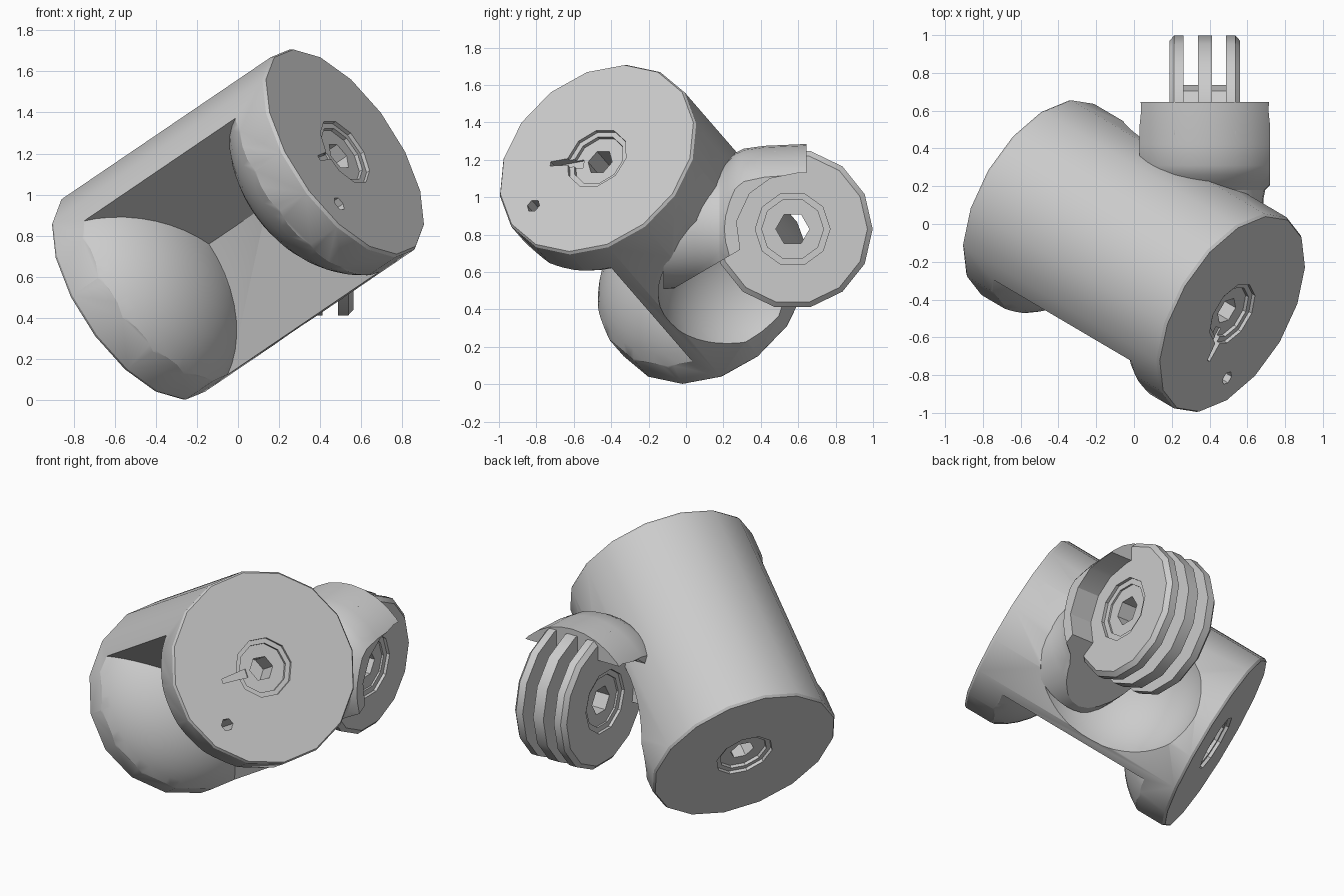
import bpy, bmesh
from math import cos, sin, pi, radians
from mathutils import Matrix, Vector

if "Cube" in bpy.data.objects:
    bpy.data.objects.remove(bpy.data.objects["Cube"])

grey = bpy.data.materials.new("plain grey")
grey.use_nodes = True
tone = (0.6, 0.6, 0.6, 1)
grey.diffuse_color = tone
grey.node_tree.nodes["Principled BSDF"].inputs["Base Color"].default_value = tone


def finish(name, bm, matrix=Matrix()):
    bm.transform(matrix)
    bmesh.ops.recalc_face_normals(bm, faces=bm.faces)
    mesh = bpy.data.meshes.new(name)
    bm.to_mesh(mesh)
    bm.free()
    mesh.materials.append(grey)
    obj = bpy.data.objects.new(name, mesh)
    bpy.context.collection.objects.link(obj)
    return obj


def prism(name, points, low, high, matrix=Matrix()):
    bm = bmesh.new()
    face = bm.faces.new([bm.verts.new((a, b, low)) for a, b in points])
    top = bmesh.ops.extrude_face_region(bm, geom=[face])["geom"]
    verts = [v for v in top if isinstance(v, bmesh.types.BMVert)]
    bmesh.ops.translate(bm, verts=verts, vec=(0, 0, high - low))
    return finish(name, bm, matrix)


def lathe(name, profile, sides, matrix=Matrix()):
    # profile holds (height, radius) pairs; both ends are capped
    bm = bmesh.new()
    rings = [[bm.verts.new((r * cos(2 * pi * i / sides), r * sin(2 * pi * i / sides), h))
              for i in range(sides)] for h, r in profile]
    for a, b in zip(rings, rings[1:]):
        for i in range(sides):
            j = (i + 1) % sides
            bm.faces.new((a[i], a[j], b[j], b[i]))
    bm.faces.new(rings[0])
    bm.faces.new(rings[-1])
    return finish(name, bm, matrix)


def ball(name, radius, matrix):
    bm = bmesh.new()
    bmesh.ops.create_uvsphere(bm, u_segments=48, v_segments=24, radius=radius)
    return finish(name, bm, matrix)


def combine(obj, tool, operation="DIFFERENCE"):
    mod = obj.modifiers.new("combine", "BOOLEAN")
    mod.operation, mod.solver, mod.object = operation, "EXACT", tool
    bpy.context.view_layer.update()
    graph = bpy.context.evaluated_depsgraph_get()
    mesh = bpy.data.meshes.new_from_object(obj.evaluated_get(graph))
    obj.modifiers.clear()
    obj.data = mesh
    bpy.data.objects.remove(tool)


def frame(origin, x, y, z):
    return Matrix.Translation(origin) @ Matrix((x, y, z)).transposed().to_4x4()


# Slanted barrel: local z runs along its axis, local x points at the hinge
axis = Vector((0.744, -0.438, 0.505)).normalized()
out = Vector((0.438, 0.744, 0)).normalized()
barrel_frame = frame((0, -0.17, 0.855), out, axis.cross(out), axis)
HALF, R = 0.70, 0.587
barrel = lathe("barrel", [(-HALF, R - .01), (-HALF + .015, R), (HALF - .015, R),
                          (HALF, R - .01)], 16, barrel_frame)

# Wide wedge opening that leaves domed ends
angles = [radians(a) for a in (147.5, 180, 215, 250, 285)]
wedge = prism("wedge", [(0, 0)] + [(1.2 * cos(a), 1.2 * sin(a)) for a in angles],
              -HALF - .1, HALF + .1, barrel_frame)
DOME = 0.63
for side in (-1, 1):
    shape = Matrix.Translation((0, 0, side * HALF)) @ Matrix.Diagonal((1, 1, 0.81, 1))
    combine(wedge, ball("dome", DOME, barrel_frame @ shape))
    slab = lathe("slab", [(side * HALF, 2), (side * (HALF + .3), 2)], 8, barrel_frame)
    combine(wedge, slab)
combine(barrel, wedge)

# Bowl under the hinge
combine(barrel, ball("bowl", 0.55, Matrix.Translation((0.46, 0.40, 0.50))))

# Bolt sockets in both end caps
for side in (-1, 1):
    for radius, sides, depth in ((0.18, 10, 0.02), (0.15, 10, 0.04), (0.075, 6, 0.2)):
        tool = lathe("socket", [(side * (HALF - depth), radius), (side * (HALF + .1), radius)],
                     sides, barrel_frame)
        combine(barrel, tool)

# Small slot and pin hole in the upper cap
turn = barrel_frame.to_3x3().inverted()
along = (turn @ Vector((-0.127, -0.25, -0.03))).xy.normalized()
across = Vector((-along.y, along.x)) * 0.026
slot = [along * d + across * s for d, s in ((.1, -1), (.28, -.5), (.28, .5), (.1, 1))]
combine(barrel, prism("slot", slot, HALF - .05, HALF + .1, barrel_frame))
hole = barrel_frame.inverted() @ Vector((0.5, -0.82, 0.96))
combine(barrel, lathe("pin_hole", [(HALF - .2, .038), (HALF + .1, .038)], 6,
                      barrel_frame @ Matrix.Translation((hole.x, hole.y, 0))))

# Hinge bracket: necked boss trimmed to width and to a round clearance
HX, HY, HZ = 0.375, 0.57, 0.83
to_x = frame((HX, HY, HZ), (0, 1, 0), (0, 0, 1), (1, 0, 0))
to_y = frame((HX, 0, HZ), (0, 0, 1), (1, 0, 0), (0, 1, 0))
bracket = lathe("hinge_bracket", [(-.12, .32), (.05, .315), (.13, .31), (.18, .32), (.22, .36),
                                  (.26, .405), (.31, .43), (.42, .445), (.645, .455)],
                32, to_y)
side_view = [(-.12, .48), (.29, .72), (.27, .87), (.34, 1.02), (.45, 1.1),
             (.6, 1.13), (.8, 1.13), (.8, 1.5), (-.12, 1.5)]
outline = prism("outline", [(y - HY, z - HZ) for y, z in side_view], -.345, .345, to_x)
combine(bracket, outline, "INTERSECT")

# Three hinge fins on a hub; the outer two taper outward and hold a bolt socket
for label, side in (("right", -1), ("middle", 0), ("left", 1)):
    low, high = side * .15 - .037, side * .15 + .037
    rims = [.4 if side == -1 else .428, .428, .428, .4 if side == 1 else .428]
    fin = lathe(label + "_fin", list(zip((low, low + .025, high - .025, high), rims)), 14, to_x)
    if side:
        for radius, depth in ((.2, .167), (.165, .155)):
            combine(fin, lathe("socket", [(side * depth, radius), (side * .3, radius)], 10, to_x))
    combine(fin, lathe("bore", [(-.4, .09), (.4, .09)], 6, to_x))
hub = lathe("hinge_hub", [(-.15, .165), (.15, .165)], 10, to_x)
combine(hub, lathe("bore", [(-.4, .09), (.4, .09)], 6, to_x))

# Smooth curved sides, crisp edges
for obj in bpy.context.scene.objects:
    obj.select_set(obj.type == "MESH")
bpy.context.view_layer.objects.active = barrel
bpy.ops.object.shade_smooth_by_angle(angle=radians(28))
